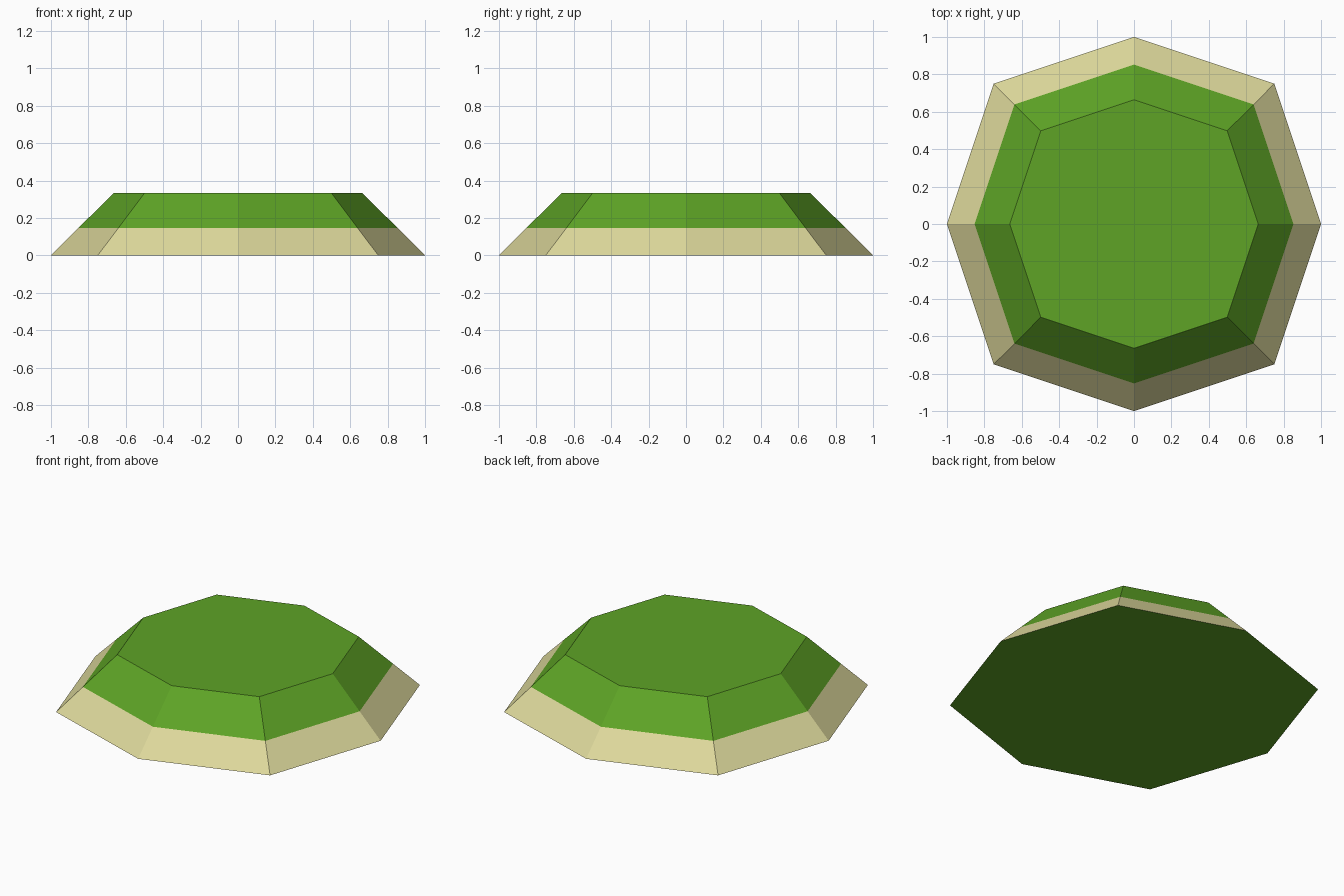
import bpy
import bmesh

cube = bpy.data.objects.get("Cube")
if cube:
    bpy.data.objects.remove(cube, do_unlink=True)


def make_material(name, color):
    mat = bpy.data.materials.new(name)
    mat.use_nodes = True
    mat.diffuse_color = color
    bsdf = next(n for n in mat.node_tree.nodes if n.type == 'BSDF_PRINCIPLED')
    bsdf.inputs["Base Color"].default_value = color
    return mat


grass = make_material("grass_green", (0.112, 0.371, 0.019, 1))
sand = make_material("sand", (0.730, 0.694, 0.332, 1))

# Octagonal outline, with diagonal corners slightly outside the circle
DIAGONAL = 0.75
OUTLINE = [(1, 0), (DIAGONAL, DIAGONAL), (0, 1), (-DIAGONAL, DIAGONAL),
           (-1, 0), (-DIAGONAL, -DIAGONAL), (0, -1), (DIAGONAL, -DIAGONAL)]
HEIGHT, SHORE, TOP_SCALE = 0.335, 0.147, 0.664

# Stacked rings: base, shoreline, plateau
bm = bmesh.new()
rings = []
for z in (0, SHORE, HEIGHT):
    s = 1 + (TOP_SCALE - 1) * z / HEIGHT
    rings.append([bm.verts.new((x * s, y * s, z)) for x, y in OUTLINE])

# Sloping sides: sand below the shoreline, grass above
count = len(OUTLINE)
for level, (low, high) in enumerate(zip(rings, rings[1:])):
    for i in range(count):
        j = (i + 1) % count
        face = bm.faces.new((low[i], low[j], high[j], high[i]))
        face.material_index = 1 if level == 0 else 0

# Flat plateau and underside
bm.faces.new(rings[-1])
bm.faces.new(rings[0][::-1])
bmesh.ops.recalc_face_normals(bm, faces=bm.faces)

mesh = bpy.data.meshes.new("island")
bm.to_mesh(mesh)
bm.free()
mesh.materials.append(grass)
mesh.materials.append(sand)
island = bpy.data.objects.new("island", mesh)
bpy.context.collection.objects.link(island)
